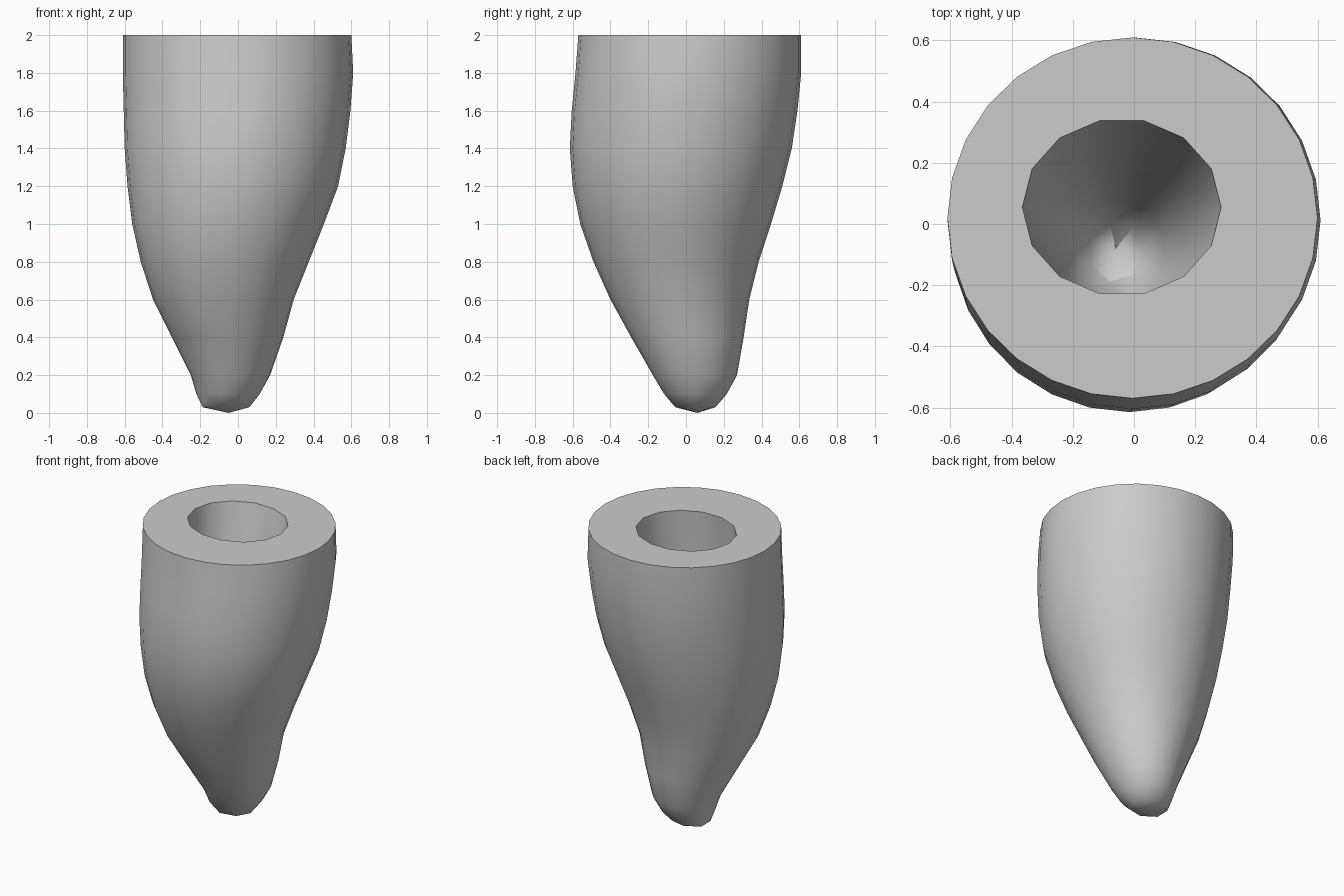
import bpy
import bmesh
from math import cos, sin, pi

old_cube = bpy.data.objects.get("Cube")
if old_cube:
    bpy.data.objects.remove(old_cube, do_unlink=True)

# One plain grey material
grey = bpy.data.materials.new("stone_grey")
grey.use_nodes = True
colour = (0.6, 0.6, 0.6, 1)
grey.diffuse_color = colour
shader = next(n for n in grey.node_tree.nodes if n.type == "BSDF_PRINCIPLED")
shader.inputs["Base Color"].default_value = colour

# Outer cross-sections: height, x from, x to, y from, y to
OUTER = [
    (2, -.61, .6, -.57, .61),
    (1.8, -.61, .61, -.585, .61),
    (1.6, -.605, .595, -.605, .59),
    (1.4, -.6, .57, -.615, .56),
    (1.2, -.585, .53, -.6, .51),
    (1, -.56, .455, -.56, .45),
    (.8, -.515, .375, -.49, .385),
    (.6, -.45, .295, -.4, .335),
    (.4, -.35, .24, -.29, .305),
    (.2, -.25, .17, -.175, .27),
]
TIP = [(.1, -.22, .115, -.12, .22), (.03, -.2, .06, -.06, .16)]

# Cavity cross-sections, narrowing downward and leaning to the front
CAVITY = [
    (2, -.365, .285, -.235, .345),
    (1.6, -.34, .24, -.27, .26),
    (1.2, -.29, .17, -.28, .17),
    (.85, -.23, .1, -.26, .08),
]
FLOOR = (.68, -.15, .03, -.19, .01)


def ring(bm, section, sides, turn=0):
    """Add one elliptical ring of vertices filling the given extents."""
    z, x0, x1, y0, y1 = section
    verts = []
    for i in range(sides):
        a = 2 * pi * i / sides + turn
        x = (x0 + x1) / 2 + (x1 - x0) / 2 * cos(a)
        y = (y0 + y1) / 2 + (y1 - y0) / 2 * sin(a)
        verts.append(bm.verts.new((x, y, z)))
    return verts


def stitch(bm, a, b):
    """Join two rings; the second may have half the sides of the first."""
    n, m = len(a), len(b)
    for j in range(m):
        p, q = b[j], b[(j + 1) % m]
        if n == m:
            bm.faces.new((a[j], a[(j + 1) % n], q, p))
        else:
            first, mid, last = (a[(2 * j + k) % n] for k in range(3))
            bm.faces.new((first, mid, p))
            bm.faces.new((mid, last, q))
            bm.faces.new((mid, q, p))


def fan(bm, loop, point):
    """Close a ring with triangles to one point."""
    centre = bm.verts.new(point)
    for i, v in enumerate(loop):
        bm.faces.new((v, loop[(i + 1) % len(loop)], centre))


bm = bmesh.new()

# Outer wall, ending in a coarser faceted tip
wall = [ring(bm, s, 28) for s in OUTER]
wall += [ring(bm, TIP[0], 14), ring(bm, TIP[1], 7)]
for upper, lower in zip(wall, wall[1:]):
    stitch(bm, upper, lower)
fan(bm, wall[-1], (-.05, .06, 0))

# Flat rim, cavity wall and faceted cavity floor
cavity = [ring(bm, s, 14) for s in CAVITY] + [ring(bm, FLOOR, 7)]
stitch(bm, wall[0], cavity[0])
for upper, lower in zip(cavity, cavity[1:]):
    stitch(bm, upper, lower)
fan(bm, cavity[-1], (-.06, -.08, .62))

bmesh.ops.recalc_face_normals(bm, faces=bm.faces)
mesh = bpy.data.meshes.new("hollow_tapered_body")
bm.to_mesh(mesh)
bm.free()
mesh.materials.append(grey)

body = bpy.data.objects.new("hollow_tapered_body", mesh)
bpy.context.collection.objects.link(body)
bpy.ops.object.select_all(action="DESELECT")
body.select_set(True)
bpy.context.view_layer.objects.active = body
bpy.ops.object.shade_smooth_by_angle(angle=pi / 6)
